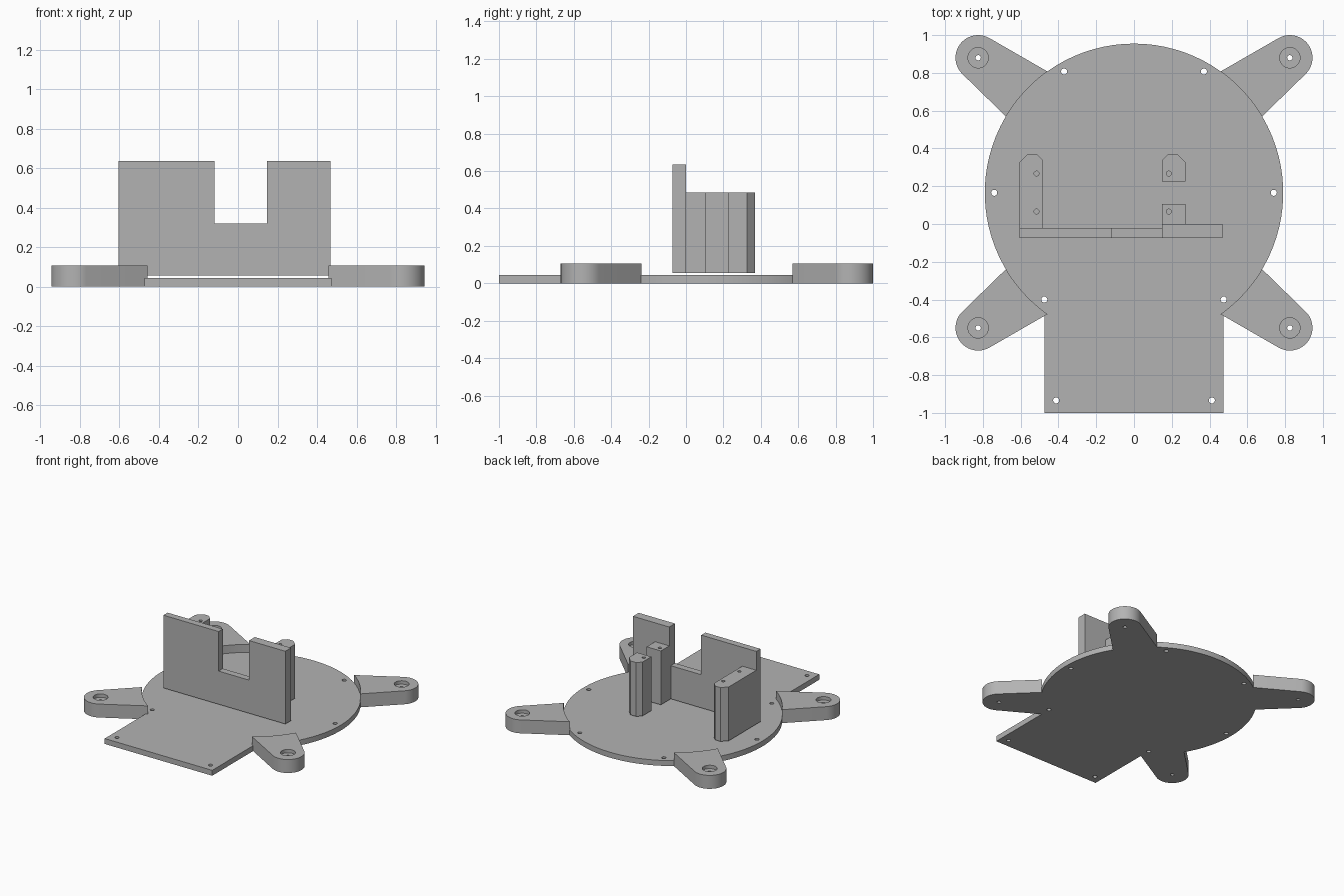
import bpy, bmesh
from math import sin, cos, radians, degrees, acos

cube = bpy.data.objects.get("Cube")
if cube:
    bpy.data.objects.remove(cube, do_unlink=True)

GREY = (0.45, 0.45, 0.45, 1)
grey = bpy.data.materials.new("plain grey")
grey.use_nodes = True
grey.diffuse_color = GREY
grey.node_tree.nodes["Principled BSDF"].inputs["Base Color"].default_value = GREY

DISC_Y, DISC_R = 0.165, 0.79
PLATE_TOP, ARM_TOP = 0.043, 0.107
WALL_BOTTOM, POST_TOP, WALL_TOP = 0.056, 0.485, 0.635


def arc(cx, cy, r, a0, a1, n):
    """Points along an arc, angles in degrees."""
    angles = [radians(a0 + (a1 - a0) * i / n) for i in range(n + 1)]
    return [(cx + r * cos(a), cy + r * sin(a)) for a in angles]


def prism(name, outline, z0, z1):
    """Plan outline extruded from z0 to z1."""
    bm = bmesh.new()
    face = bm.faces.new([bm.verts.new((x, y, z0)) for x, y in outline])
    top = bmesh.ops.extrude_face_region(bm, geom=[face])["geom"]
    bmesh.ops.translate(bm, vec=(0, 0, z1 - z0),
                        verts=[v for v in top if isinstance(v, bmesh.types.BMVert)])
    bmesh.ops.recalc_face_normals(bm, faces=bm.faces)
    mesh = bpy.data.meshes.new(name)
    bm.to_mesh(mesh)
    bm.free()
    mesh.materials.append(grey)
    obj = bpy.data.objects.new(name, mesh)
    bpy.context.collection.objects.link(obj)
    return obj


def activate(obj):
    bpy.ops.object.select_all(action="DESELECT")
    obj.select_set(True)
    bpy.context.view_layer.objects.active = obj


def cut(obj, outline, z0, z1):
    """Subtract a prism and remove the cutter."""
    cutter = prism("cutter", outline, z0, z1)
    cutter.hide_render = True
    mod = obj.modifiers.new("cut", "BOOLEAN")
    mod.operation, mod.solver, mod.object = "DIFFERENCE", "EXACT", cutter
    activate(obj)
    bpy.ops.object.modifier_apply(modifier=mod.name)
    bpy.data.objects.remove(cutter, do_unlink=True)


def hole(obj, x, y, r, z0, z1):
    cut(obj, arc(x, y, r, 0, 360, 24)[:-1], z0, z1)


def smooth(obj):
    activate(obj)
    bpy.ops.object.shade_smooth_by_angle(angle=radians(25))


# Base plate: disc with a rectangular tongue at the front
tongue_x = 0.473
corner = degrees(acos(tongue_x / DISC_R))
plate = prism("base_plate",
              arc(0, DISC_Y, DISC_R, -corner, 180 + corner, 72)
              + [(-tongue_x, -1), (tongue_x, -1)], 0, PLATE_TOP)
for x, y in [(0.37, 0.807), (0.74, DISC_Y), (0.475, -0.4), (0.412, -0.934)]:
    for side in (-1, 1):
        hole(plate, side * x, y, 0.016, -0.1, 0.2)
smooth(plate)

# Four mounting arms with rounded ends and counterbored holes
for sx, side in ((1, "left"), (-1, "right")):
    for sy, end in ((1, "back"), (-1, "front")):
        outline = arc(0.825, 0.715, 0.12, -45, 119, 24) + arc(0, 0, DISC_R - 0.001, 54.5, 30.8, 12)
        arm = prism(f"mounting_arm_{end}_{side}",
                    [(sx * x, DISC_Y + sy * y) for x, y in outline], 0, ARM_TOP)
        cx, cy = sx * 0.825, DISC_Y + sy * 0.715
        hole(arm, cx, cy, 0.054, 0.08, 0.2)
        hole(arm, cx, cy, 0.014, -0.1, 0.2)
        smooth(arm)

# Upright wall, thicker on one side, with a notch in its top edge
wall = prism("upright_wall", [(-0.605, -0.073), (0.468, -0.073), (0.468, -0.001),
                              (0.148, -0.001), (0.148, -0.02), (-0.605, -0.02)],
             WALL_BOTTOM, WALL_TOP)
cut(wall, [(-0.12, -0.3), (0.148, -0.3), (0.148, 0.3), (-0.12, 0.3)], 0.32, 1)


def post(name, x0, x1, y0, y1, hole_x, hole_ys, outer=0):
    """Post with blind screw holes; outer (-1 or 1) is the side with the larger chamfer."""
    outline = [(x0, y0), (x1, y0)]
    if outer:
        c0, c1 = (0.043, 0.033) if outer < 0 else (0.033, 0.043)
        outline += [(x1, y1 - c1), (x1 - c1, y1), (x0 + c0, y1), (x0, y1 - c0)]
    else:
        outline += [(x1, y1), (x0, y1)]
    obj = prism(name, outline, WALL_BOTTOM, POST_TOP)
    for y in hole_ys:
        hole(obj, hole_x, y, 0.013, POST_TOP - 0.15, 1)


# Screw posts behind the wall
post("long_post", -0.605, -0.482, -0.02, 0.37, -0.516, (0.066, 0.267), -1)
post("short_post_front", 0.148, 0.273, -0.001, 0.105, 0.184, (0.066,))
post("short_post_back", 0.148, 0.273, 0.225, 0.37, 0.184, (0.267,), 1)
